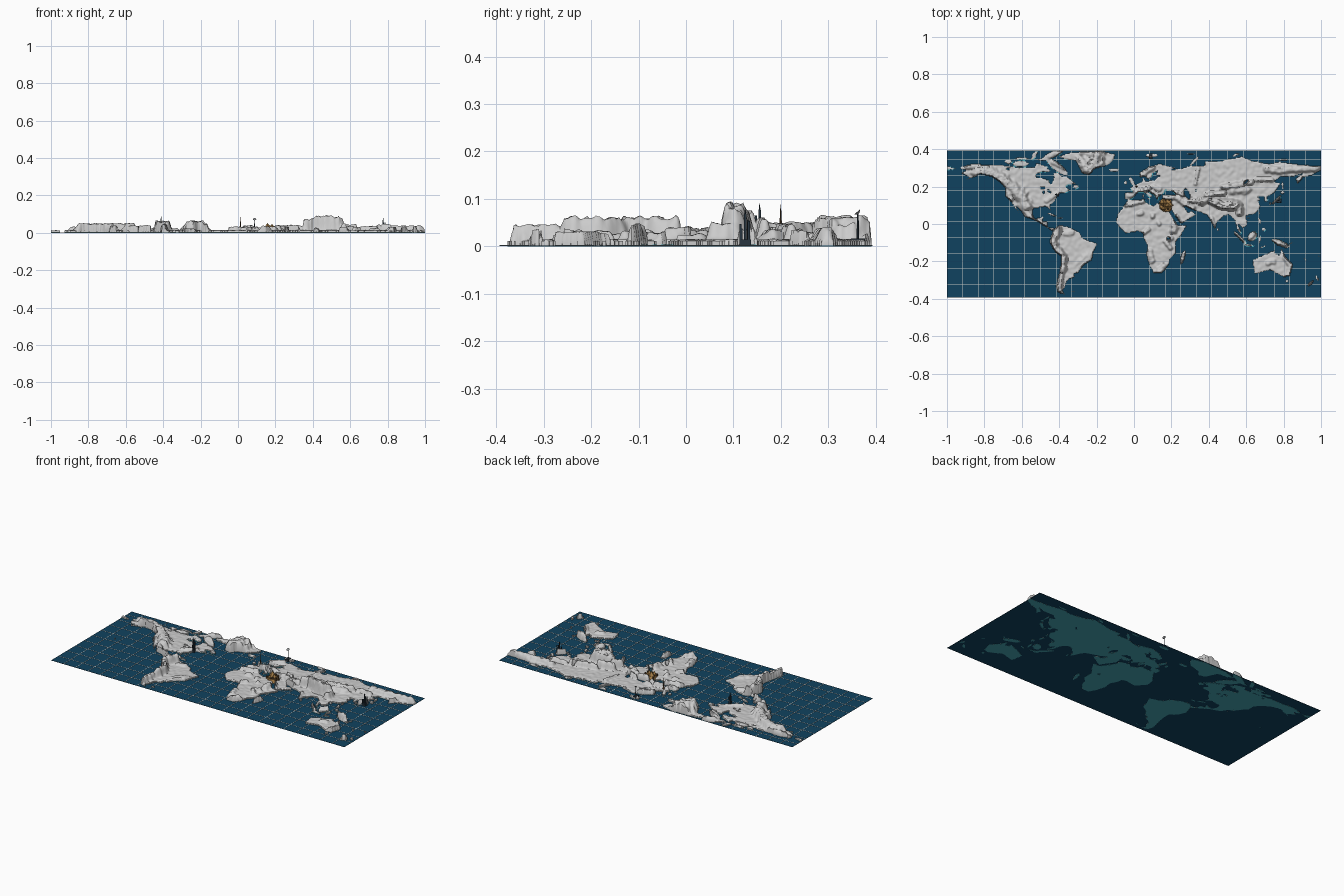
import bpy, bmesh, math, random
from mathutils import Vector, Matrix, noise

cube = bpy.data.objects.get("Cube")
if cube:
    bpy.data.objects.remove(cube, do_unlink=True)
random.seed(4)
STEP, WEST, SOUTH = 0.8, -180, -58      # relief cell size and map corner, in degrees


def material(name, red, green, blue):
    mat = bpy.data.materials.new(name)
    mat.use_nodes = True
    mat.diffuse_color = (red, green, blue, 1)
    mat.node_tree.nodes["Principled BSDF"].inputs["Base Color"].default_value = (red, green, blue, 1)
    return mat


OCEAN = material("deep_blue", 0.005, 0.055, 0.115)
LAND = material("pale_grey", 0.6, 0.6, 0.6)
SHELF = material("shallow_cyan", 0.06, 0.38, 0.45)
LINE = material("off_white", 0.65, 0.65, 0.62)
SAND = material("sand", 0.42, 0.23, 0.07)
BROWN = material("dark_brown", 0.11, 0.06, 0.025)
TOWER = material("dark_slate", 0.02, 0.035, 0.05)
STEEL = material("steel", 0.25, 0.26, 0.27)


def place(lon, lat):
    return lon / 180, lat / 180 - 0.0725


def finish(bm, name, mat, smooth=False):
    mesh = bpy.data.meshes.new(name)
    bm.to_mesh(mesh)
    bm.free()
    mesh.materials.append(mat)
    obj = bpy.data.objects.new(name, mesh)
    bpy.context.collection.objects.link(obj)
    if smooth:
        bpy.ops.object.select_all(action="DESELECT")
        obj.select_set(True)
        bpy.context.view_layer.objects.active = obj
        bpy.ops.object.shade_smooth_by_angle(angle=math.radians(50))
    return obj


def add_box(bm, x, y, low, high, wide, deep):
    matrix = Matrix.Translation((x, y, (low + high) / 2)) @ Matrix.Diagonal((wide, deep, high - low, 1))
    bmesh.ops.create_cube(bm, size=1, matrix=matrix)


def add_cone(bm, x, y, low, high, base, top, sides, tilt=Matrix()):
    matrix = Matrix.Translation((x, y, (low + high) / 2)) @ tilt
    bmesh.ops.create_cone(bm, cap_ends=True, segments=sides, radius1=base, radius2=top,
                          depth=high - low, matrix=matrix)


# Coast outlines in degrees of longitude and latitude
north_america = [
    (-166, 68), (-156, 71), (-141, 70), (-128, 70), (-115, 68), (-95, 68), (-94, 72), (-85, 69),
    (-82, 67), (-87, 64), (-94, 61), (-94, 58), (-88, 57), (-82, 55), (-80, 51), (-78, 55), (-77, 58),
    (-78, 62), (-72, 62), (-69, 59), (-65, 59), (-61, 56), (-56, 52), (-66, 50), (-64, 47), (-61, 46),
    (-66, 43), (-70, 43), (-74, 40), (-76, 35), (-81, 31), (-80, 26), (-82, 28), (-85, 30), (-90, 29),
    (-97, 28), (-98, 22), (-95, 18), (-91, 19), (-87, 21), (-88, 16), (-83, 15), (-83, 10), (-77, 9),
    (-77, 7), (-80, 7), (-86, 11), (-94, 16), (-105, 20), (-109, 26), (-114, 31), (-110, 23), (-115, 29),
    (-118, 34), (-124, 40), (-124, 48), (-130, 54), (-138, 59), (-148, 61), (-154, 58), (-163, 55),
    (-158, 58), (-162, 60), (-166, 62), (-161, 65), (-168, 66)]
south_america = [
    (-77, 8), (-72, 12), (-62, 10), (-52, 5), (-50, 0), (-44, -3), (-35, -6), (-39, -14), (-41, -22),
    (-48, -26), (-54, -34), (-58, -35), (-57, -38), (-62, -40), (-65, -43), (-66, -47), (-69, -51),
    (-66, -55), (-73, -53), (-75, -47), (-73, -38), (-71, -30), (-70, -18), (-76, -14), (-81, -5), (-80, 1)]
greenland = [(-73, 78), (-60, 82), (-32, 83.5), (-18, 80), (-20, 74), (-24, 70), (-38, 66), (-43, 60),
             (-50, 62), (-53, 68), (-56, 74), (-68, 76)]
africa = [
    (-6, 36), (10, 37), (11, 34), (19, 30), (22, 33), (32, 31), (37, 22), (43, 12), (51, 12), (45, 2),
    (40, -4), (40, -15), (35, -20), (33, -27), (27, -34), (19, -34), (15, -27), (12, -17), (13, -8),
    (9, 0), (9, 4), (4, 6), (-8, 4), (-13, 9), (-17, 14), (-16, 22), (-10, 30)]
europe = [
    (-9, 37), (-9, 43), (-1, 44), (-4, 48), (2, 51), (8, 54), (8, 57), (10, 57), (11, 54), (20, 55),
    (23, 59), (30, 60), (22, 60), (22, 63), (25, 65), (18, 62), (17, 58), (13, 56), (11, 59), (6, 58),
    (5, 62), (14, 68), (25, 71), (41, 67), (34, 65), (44, 66), (54, 69), (62, 69), (60, 48), (50, 40),
    (41, 41), (37, 45), (33, 45), (30, 46), (28, 42), (24, 40), (23, 36), (19, 41), (13, 45), (18, 40),
    (16, 38), (12, 42), (8, 44), (3, 43), (0, 39), (-5, 36)]
asia = [
    (62, 69), (68, 69), (68, 73), (80, 73), (104, 78), (113, 74), (130, 71), (140, 73), (160, 70),
    (180, 69), (180, 65), (171, 60), (163, 58), (157, 51), (156, 57), (163, 62), (155, 59), (142, 59),
    (135, 54), (141, 52), (135, 43), (128, 39), (129, 35), (126, 35), (125, 40), (118, 39), (122, 37),
    (119, 35), (122, 30), (117, 23), (108, 21), (109, 12), (105, 9), (100, 13), (104, 2), (99, 8),
    (97, 17), (91, 22), (87, 21), (80, 15), (78, 8), (73, 18), (70, 22), (62, 25), (56, 27), (50, 30),
    (48, 30), (52, 24), (56, 26), (60, 22), (45, 13), (35, 28), (36, 36), (27, 37), (27, 41), (41, 41),
    (50, 40), (60, 48)]
australia = [
    (114, -22), (122, -18), (129, -15), (136, -12), (136, -15), (140, -17), (142, -11), (146, -19),
    (153, -26), (150, -37), (144, -38), (138, -35), (131, -31), (124, -33), (116, -35)]
east_cape = [(-180, 65), (-180, 69), (-170, 66)]

# Islands as ellipses: longitude, latitude, half length, half width, angle
atlantic_islands = dict(
    britain=(-2, 54, 5, 2, 115), ireland=(-8, 53, 2, 1.6, 90), iceland=(-19, 65, 5, 1.8, 0),
    svalbard=(17, 79, 6, 2, 0), cuba=(-79, 22, 5, 1, -20), hispaniola=(-71, 19, 3, 1, 0),
    newfoundland=(-56, 49, 3, 2, 0), baffin=(-74, 68, 13, 4, -38), victoria=(-109, 71, 8, 3, 0),
    ellesmere=(-78, 80, 12, 3, 25), banks=(-121, 73, 4, 2, 0), devon=(-87, 75, 6, 1.2, 0),
    melville=(-108, 76, 7, 1.2, 0), axel=(-96, 79, 5, 2, 60), southampton=(-84, 64.5, 3, 2, 0),
    sardinia=(9, 40, 2, 0.8, 90), sicily=(14, 37.5, 1.6, 0.8, 0), crete=(25, 35, 1.6, 0.6, 0),
    cyprus=(33, 35, 1.4, 0.6, 0), falklands=(-59, -52, 2, 0.8, 0))
pacific_islands = dict(
    honshu=(137, 36, 6, 1.5, 42), hokkaido=(143, 43.5, 2, 1.5, 0), kyushu=(131, 32.7, 1.6, 1, 80),
    sakhalin=(143, 50, 4, 1, 95), taiwan=(121, 24, 1.8, 0.8, 70), hainan=(110, 19, 1.2, 1, 0),
    luzon=(121, 16, 3, 1.3, 110), mindanao=(125, 8, 2, 1.7, 0), borneo=(114, 1, 5.5, 4, 50),
    sumatra=(102, 0, 8.5, 1.7, -45), java=(110, -7.3, 5, 1, -8), sulawesi=(121, -2, 4, 1.1, 80),
    new_guinea=(141, -5.5, 9.5, 2.8, -22), timor=(124, -9, 3, 0.7, 20), new_britain=(151, -5.5, 2, 0.7, 20),
    tasmania=(147, -42, 1.7, 1.4, 0), north_isle=(176, -39, 3, 1.3, 120), south_isle=(170, -44, 4, 1.3, 45),
    caledonia=(165, -21, 2, 0.6, -40), fiji=(178, -18, 1, 0.7, 0), hawaii=(-156, 20, 1, 0.7, 0))
other_islands = dict(
    madagascar=(47, -19, 7, 2, 75), ceylon=(81, 7.5, 1.8, 1, 90), new_land=(58, 73.5, 6, 1.4, 45),
    north_land=(98, 79.5, 4, 1.3, 20), new_siberia=(143, 75, 5, 1, 0), franz=(55, 80.5, 5, 0.8, 0))
lakes = dict(
    caspian=(51, 42, 5, 2.2, 115), aral=(60, 45, 1.2, 1, 0), victoria=(33, -1, 1.4, 1.2, 0),
    superior=(-88, 47.5, 3, 0.9, 0), michigan=(-87, 43.5, 2, 0.7, 90), huron=(-81.5, 44.5, 1.8, 1, -40),
    baikal=(108, 53.5, 3, 0.6, 50), red_sea=(38, 20, 10, 1.1, -58), bear=(-121, 66, 1.6, 1, 0))


def ellipse(lon, lat, long, wide, angle):
    turn = Matrix.Rotation(math.radians(angle), 2)
    ring = [k * math.tau / 14 for k in range(14)]
    return [Vector((lon, lat)) + turn @ Vector((long * math.cos(a), wide * math.sin(a))) for a in ring]


def fill(outline):
    """Cells whose centres lie inside the outline, row by row."""
    found = set()
    edges = list(zip(outline, outline[1:] + outline[:1]))
    for j in range(int(142 / STEP)):
        lat = SOUTH + (j + 0.5) * STEP
        hits = sorted(a[0] + (lat - a[1]) * (b[0] - a[0]) / (b[1] - a[1])
                      for a, b in edges if (a[1] > lat) != (b[1] > lat))
        for start, end in zip(hits[::2], hits[1::2]):
            first, last = (math.ceil((h - WEST) / STEP - 0.5) for h in (start, end))
            found.update((i, j) for i in range(max(first, 0), min(last, int(360 / STEP))))
    return found


land = set()
for outline in (north_america, south_america, greenland, africa, europe, asia, australia, east_cape):
    land |= fill(outline)
for group in (atlantic_islands, pacific_islands, other_islands):
    for shape in group.values():
        land |= fill(ellipse(*shape))
for shape in lakes.values():
    land -= fill(ellipse(*shape))

# Mountain ranges: height in thousandths, half width in degrees, ridge line
american_ranges = dict(
    rockies=(34, 8, (-150, 63), (-138, 62), (-125, 55), (-115, 46), (-108, 39), (-104, 30)),
    sierra=(22, 4, (-122, 48), (-119, 37)), madre=(24, 4, (-106, 28), (-100, 20), (-92, 16), (-84, 10)),
    brooks=(18, 4, (-160, 68), (-142, 68)), appalachians=(9, 3, (-84, 35), (-72, 44)),
    andes=(45, 5, (-73, 8), (-78, -2), (-76, -10), (-68, -18), (-69, -32)),
    patagonia=(30, 4, (-70, -32), (-71, -42), (-72, -51)), guiana=(10, 4, (-66, 4), (-60, 5)),
    brazil=(8, 6, (-44, -18), (-50, -25)), ice_dome=(46, 15, (-42, 68), (-40, 77)),
    baffin=(12, 3, (-64, 66), (-78, 72)), ellesmere=(14, 4, (-80, 79), (-72, 82)))
african_ranges = dict(
    atlas=(18, 3, (-8, 31), (8, 35)), hoggar=(14, 3.5, (5, 23), (7, 24)), tibesti=(17, 3.5, (18, 21), (18, 22)),
    marra=(13, 3, (24, 13), (24, 14)), cameroon=(16, 3, (10, 5), (14, 8)), ethiopia=(25, 5, (38, 7), (39, 13)),
    rift=(18, 3, (36, 0), (30, -4), (35, -10)), drakensberg=(20, 4, (29, -28), (24, -32)),
    angola=(13, 4, (15, -13), (17, -22)), madagascar=(17, 2.5, (48, -16), (46, -23)),
    yemen=(20, 3, (44, 14), (41, 20)))
european_ranges = dict(
    scandes=(15, 4, (7, 60), (18, 68)), alps=(24, 3, (6, 45), (14, 47)), iberia=(13, 4, (-5, 41), (1, 42)),
    carpathians=(13, 3, (19, 49), (25, 46)), balkans=(15, 3, (17, 44), (23, 40)),
    urals=(12, 2.5, (59, 52), (62, 67)), anatolia=(22, 4, (30, 38), (43, 39)),
    caucasus=(25, 2.5, (39, 44), (48, 41)), zagros=(26, 4, (45, 36), (56, 28)), elburz=(24, 3, (50, 36), (62, 35)))
asian_ranges = dict(
    hindu_kush=(55, 4, (65, 34), (73, 37)), plateau=(63, 6, (78, 35), (88, 33), (98, 32)),
    himalaya=(72, 3.5, (73, 35), (84, 29.5), (96, 29)), tien_shan=(42, 3.5, (70, 41), (86, 43)),
    altai=(30, 4, (86, 49), (98, 50), (112, 53)), gobi=(20, 6, (95, 46), (108, 47)),
    yunnan=(34, 5, (101, 31), (102, 25)), stanovoy=(20, 3, (118, 56), (133, 56)),
    verkhoyansk=(22, 5, (128, 66), (140, 65), (160, 66), (175, 67)), kamchatka=(18, 2.5, (157, 53), (161, 58)),
    ghats=(10, 2.5, (75, 19), (77, 10)), japan=(20, 2.5, (133, 34), (140, 38)), borneo=(15, 3, (112, 0), (116, 4)),
    papua=(30, 3, (136, -4), (146, -7)), sumatra=(15, 2, (98, 3), (104, -4)),
    dividing=(16, 3.5, (145, -18), (151, -28), (148, -36)), outback=(10, 4, (129, -24), (134, -23)),
    alps_south=(22, 2, (168, -45), (173, -42)))
ridges = []
for group in (american_ranges, african_ranges, european_ranges, asian_ranges):
    for height, width, *path in group.values():
        ridges += [(height / 1000, width, a, b) for a, b in zip(path, path[1:])]


def relief(lon, lat):
    rough = noise.noise(Vector((lon / 4, lat / 4, 0)))
    fine = noise.noise(Vector((lon / 1.7, lat / 1.7, 9)))
    peak = 0
    for height, width, (ax, ay), (bx, by) in ridges:
        dx, dy = bx - ax, by - ay
        t = max(0, min(1, ((lon - ax) * dx + (lat - ay) * dy) / (dx * dx + dy * dy)))
        near = 1 - math.hypot(lon - ax - t * dx, lat - ay - t * dy) / (width * (1 + 0.3 * rough))
        if near > 0:
            near = min(1, near * 1.4)
            peak = max(peak, height * near * near * (3 - 2 * near))
    return 0.014 + 0.003 * rough + peak * (1 + 0.12 * rough + 0.12 * fine)


def cell_mesh(cells, height):
    bm, corners = bmesh.new(), {}
    for i, j in sorted(cells):
        quad = []
        for key in ((i, j), (i + 1, j), (i + 1, j + 1), (i, j + 1)):
            if key not in corners:
                lon, lat = WEST + key[0] * STEP, SOUTH + key[1] * STEP
                corners[key] = bm.verts.new((*place(lon, lat), height(lon, lat)))
            quad.append(corners[key])
        bm.faces.new(quad)
    rim = [v for v in bm.verts if v.is_boundary]
    bmesh.ops.smooth_vert(bm, verts=rim, factor=0.4, use_axis_x=True, use_axis_y=True)
    return bm


# Continents: relief on top, short cliffs down to the sea floor
bm = cell_mesh(land, relief)
for vert in bm.verts:
    if vert.is_boundary:
        vert.co.z = 0.011
cliffs = bmesh.ops.extrude_edge_only(bm, edges=[e for e in bm.edges if e.is_boundary])
for item in cliffs["geom"]:
    if isinstance(item, bmesh.types.BMVert):
        item.co.z = 0.0005
finish(bm, "continents", LAND, smooth=True)

# Shallow shelf under the land, showing along broken coasts
shallow_seas = [(-95, 72, 30), (-62, 49, 9), (-76, 38, 5), (12, 42, 20), (30, 40, 14), (120, -2, 22),
                (135, 36, 8), (40, 18, 8), (-175, 67, 9), (20, 58, 8)]
shelf = set(land)
for i, j in land:
    lon, lat = WEST + i * STEP, SOUTH + j * STEP
    inside = any(math.hypot(lon - x, (lat - y) * 1.5) < r for x, y, r in shallow_seas)
    if inside and noise.noise(Vector((lon / 3, lat / 3, 5))) > 0.08:
        shelf |= {(i + 1, j), (i, j - 1)}
shelf = {(i, j) for i, j in shelf if 0 <= i < 360 / STEP}
shelf_plate = finish(cell_mesh(shelf, lambda lon, lat: 0.004), "coastal_shelf", SHELF)
thick = shelf_plate.modifiers.new("thickness", "SOLIDIFY")
thick.thickness, thick.offset = 0.004, -1

# Sea and its graticule
bm = bmesh.new()
add_box(bm, 0, 0, 0.0008, 0.002, 2, 0.786)
finish(bm, "ocean", OCEAN)
bm = bmesh.new()
for k in range(-11, 12):
    add_box(bm, k / 12, 0, 0.002, 0.003, 0.0025, 0.786)
for k in range(-3, 6):
    add_box(bm, 0, place(0, k * 15)[1], 0.002, 0.003, 2, 0.0025)
finish(bm, "graticule", LINE)


# Two harbour cities of slim towers
def city(name, lon, lat, tallest, spread):
    x, y = place(lon, lat)
    bm = bmesh.new()
    add_box(bm, x, y, 0.001, 0.014, spread * 2.2, spread * 2)
    for k in range(9):
        tx, ty = (random.uniform(-spread, spread) for _ in "xy")
        add_box(bm, x + tx, y + ty, 0.01, random.uniform(0.35, 0.75) * tallest, 0.004, 0.004)
    add_box(bm, x, y, 0.01, tallest * 0.85, 0.005, 0.005)
    add_cone(bm, x, y, tallest * 0.85, tallest, 0.002, 0.0004, 6)
    finish(bm, name, TOWER)


city("east_city", 139.7, 35.5, 0.08, 0.012)
city("west_city", -74, 41, 0.09, 0.009)

# Lattice tower with splayed foot
x, y = place(2.3, 49)
bm = bmesh.new()
add_cone(bm, x, y, 0.012, 0.04, 0.007, 0.003, 4)
add_cone(bm, x, y, 0.04, 0.088, 0.003, 0.0005, 4)
finish(bm, "iron_tower", BROWN)

# Desert monuments on a sandy mound
x, y = place(30.6, 31)
bm = bmesh.new()
add_cone(bm, x, y, 0.001, 0.022, 0.04, 0.032, 14)
for dx, dy, size in ((-0.012, 0.012, 0.024), (0.012, -0.004, 0.02), (-0.01, -0.02, 0.015)):
    add_cone(bm, x + dx, y + dy, 0.02, 0.022 + size * 1.3, size, 0, 4)
finish(bm, "pyramids", SAND)
bm = bmesh.new()
for k in range(12):
    angle, reach = k * math.tau / 12, random.uniform(0.022, 0.036)
    add_box(bm, x + reach * math.cos(angle), y + reach * math.sin(angle), 0.01,
            random.uniform(0.025, 0.034), 0.009, 0.008)
finish(bm, "ruined_blocks", BROWN)

# Polar radio dish
x, y = place(16, 78.3)
bm = bmesh.new()
add_box(bm, x, y, 0.002, 0.016, 0.02, 0.03)
add_cone(bm, x, y, 0.014, 0.068, 0.003, 0.0015, 8)
finish(bm, "dish_mast", TOWER)
bm = bmesh.new()
add_cone(bm, x, y, 0.068, 0.073, 0.002, 0.009, 16, Matrix.Rotation(math.radians(40), 4, "X"))
finish(bm, "radio_dish", STEEL, smooth=True)
